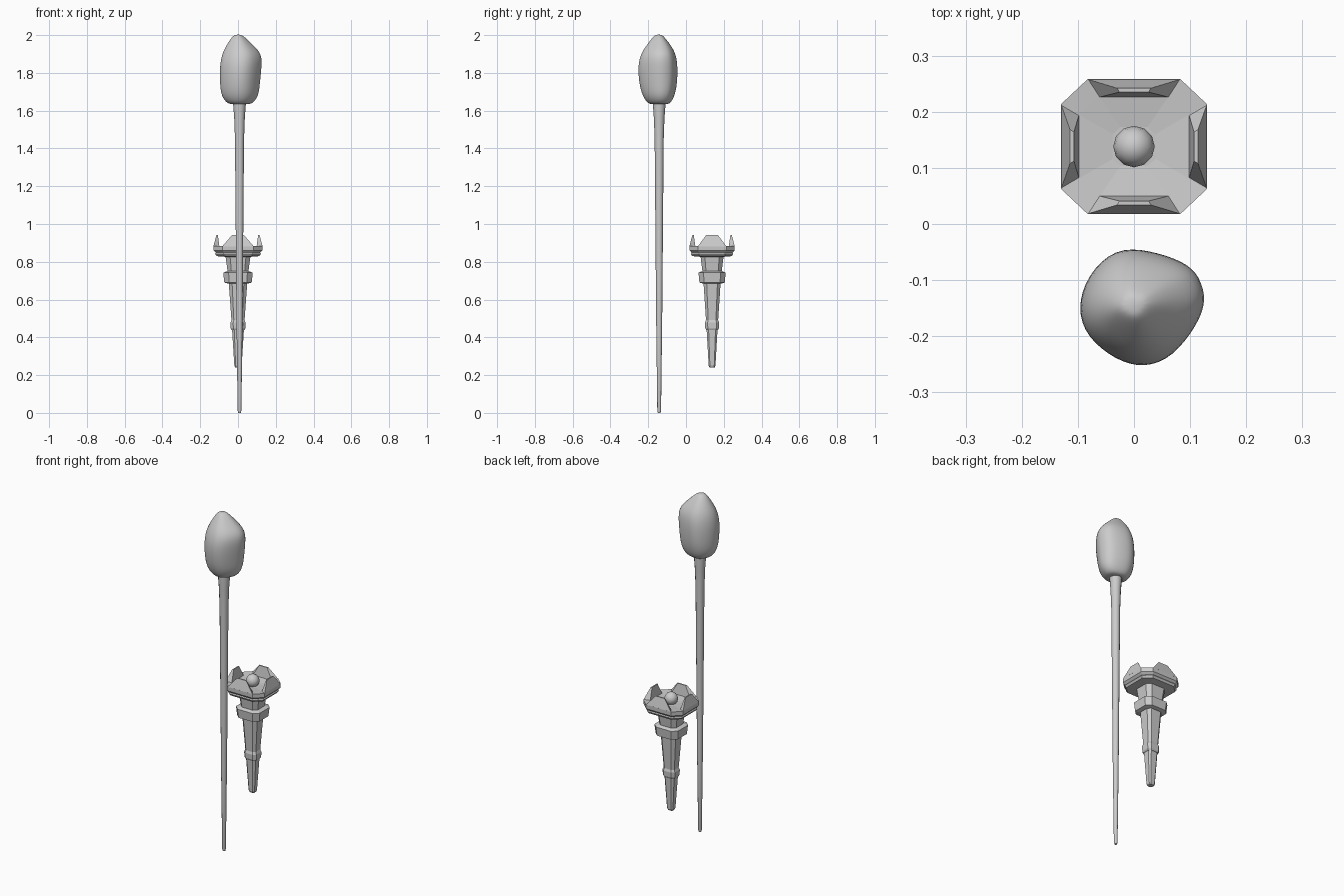
import bpy, math
from mathutils import Vector

if "Cube" in bpy.data.objects:
    bpy.data.objects.remove(bpy.data.objects["Cube"])


def make(name, verts, faces, smooth=None):
    me = bpy.data.meshes.new(name)
    me.from_pydata(verts, [], faces)
    ob = bpy.data.objects.new(name, me)
    bpy.context.collection.objects.link(ob)
    bpy.ops.object.select_all(action='DESELECT')
    ob.select_set(True)
    bpy.context.view_layer.objects.active = ob
    bpy.ops.object.mode_set(mode='EDIT')
    bpy.ops.mesh.select_all(action='SELECT')
    bpy.ops.mesh.normals_make_consistent(inside=False)
    bpy.ops.object.mode_set(mode='OBJECT')
    if smooth:
        bpy.ops.object.shade_smooth_by_angle(angle=math.radians(smooth))
    return ob


def loft(name, rings, smooth=None):
    n = len(rings[0])
    verts = [p for r in rings for p in r]
    faces = [(k * n + i, k * n + (i + 1) % n, (k + 1) * n + (i + 1) % n, (k + 1) * n + i)
             for k in range(len(rings) - 1) for i in range(n)]
    faces += [tuple(range(n)), tuple(range(len(verts) - n, len(verts)))]
    return make(name, verts, faces, smooth)


# Long tapering stick
def circle(r, z, n=12):
    return [(0.008 + r * math.cos(2 * math.pi * i / n),
             -0.142 + r * math.sin(2 * math.pi * i / n), z) for i in range(n)]


loft("long_stick", [circle(r, z) for r, z in
     [(.007, 0), (.010, .012), (.016, .5), (.021, 1.1), (.024, 1.45), (.028, 1.56), (.034, 1.64), (.034, 1.68)]], 40)

# Lumpy head: one irregular outline fitted to the extents of each level
outline = [(-.03, -.04), (.03, -.045), (.09, -.065), (.115, -.09), (.128, -.135), (.11, -.18),
           (.07, -.235), (.02, -.255), (-.03, -.24), (-.08, -.2), (-.097, -.15), (-.08, -.09)]
levels = [  # z, x min, x max, y min, y max
    (1.635, -.025, .045, -.175, -.11), (1.635, -.055, .075, -.20, -.085),
    (1.675, -.088, .108, -.23, -.062), (1.74, -.096, .115, -.248, -.048),
    (1.835, -.097, .125, -.256, -.045), (1.90, -.085, .126, -.24, -.055),
    (1.945, -.062, .082, -.21, -.08), (1.99, -.033, .036, -.175, -.115),
    (2.003, -.015, .016, -.16, -.13)]


def head_ring(z, x0, x1, y0, y1):
    pts = []
    for x, y in outline:
        u = ((x + .097) / .225 - .5) * 1.05 + .5
        v = ((y + .255) / .215 - .5) * 1.05 + .5
        pts.append((x0 + u * (x1 - x0), y0 + v * (y1 - y0), z))
    return pts


head = loft("lumpy_head", [head_ring(*l) for l in levels], 60)
sub = head.modifiers.new("round", 'SUBSURF')
sub.levels = sub.render_levels = 2

# Short torch: chamfered rectangular sections
CY = 0.138


def octagon(a, z):
    x, y, fx, fy = a * 1.083, a, a * .69, a * .63
    return [(px, CY + py, z) for px, py in
            [(x, -fy), (x, fy), (fx, y), (-fx, y), (-x, fy), (-x, -fy), (-fx, -y), (fx, -y)]]


def section(name, prof):
    return loft(name, [octagon(a, z) for a, z in prof])


section("torch_handle", [(.014, .24), (.018, .25), (.030, .46), (.046, .70), (.051, .75), (.061, .83), (.061, .845)])
section("lower_collar", [(.031, .438), (.036, .448), (.037, .478), (.032, .492)])
section("upper_collar", [(.050, .685), (.067, .69), (.072, .742), (.054, .75)])
section("torch_cup", [(.06, .826), (.105, .83), (.112, .842), (.108, .848), (.119, .86), (.12, .884),
                      (.09, .88), (.035, .872)])

# Four crown points around the cup
for name, ang, d, w in [("front", 0, .12, .083), ("right", 90, .13, .075),
                        ("back", 180, .12, .083), ("left", 270, .13, .075)]:
    a = math.radians(ang)
    c, s = math.cos(a), math.sin(a)
    local = [(-w, -d, .882), (w, -d, .882), (w * .75, -d + .032, .878), (-w * .75, -d + .032, .878),
             (-.03, -d + .016, .943), (.03, -d + .016, .943), (.026, -d + .023, .943), (-.026, -d + .023, .943)]
    verts = [(x * c - y * s, CY + x * s + y * c, z) for x, y, z in local]
    make("crown_" + name, verts, [(0, 1, 2, 3), (4, 5, 6, 7), (0, 1, 5, 4), (1, 2, 6, 5), (2, 3, 7, 6), (3, 0, 4, 7)])

# Round knob in the cup
bpy.ops.mesh.primitive_uv_sphere_add(segments=12, ring_count=8, radius=.037, location=(0, CY, .897))
bpy.context.object.name = "cup_knob"
bpy.ops.object.shade_smooth_by_angle(angle=math.radians(50))
